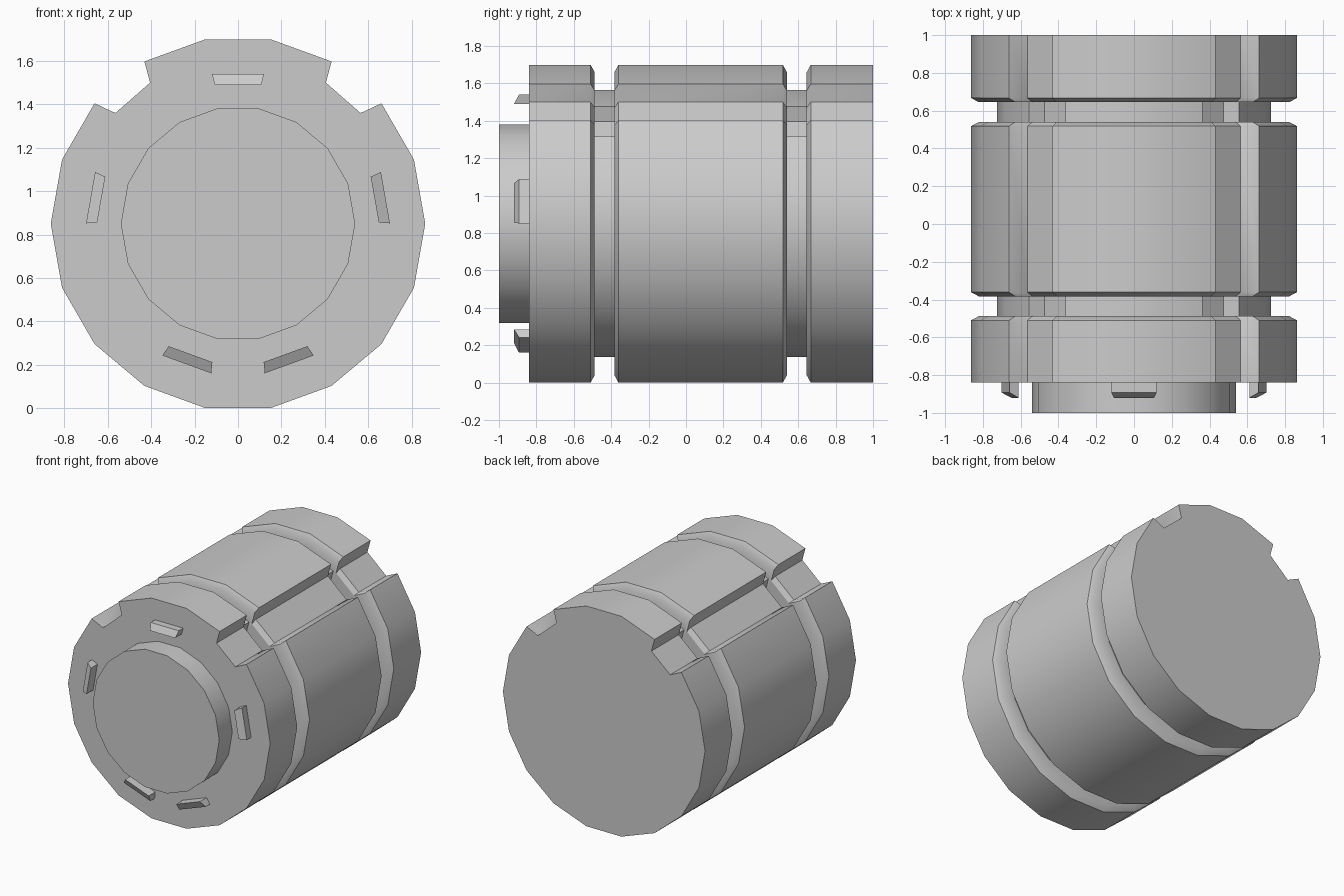
import bpy, bmesh
from math import sin, cos, radians

if "Cube" in bpy.data.objects:
    bpy.data.objects.remove(bpy.data.objects["Cube"])

CZ = 0.85      # axis height
R = 0.863      # body radius


def loft(name, rings):
    """Skin a list of equal-length point rings and cap both ends."""
    bm = bmesh.new()
    rows = [[bm.verts.new(p) for p in ring] for ring in rings]
    n = len(rows[0])
    for a, b in zip(rows, rows[1:]):
        for i in range(n):
            j = (i + 1) % n
            bm.faces.new((a[i], a[j], b[j], b[i]))
    bm.faces.new(rows[0])
    bm.faces.new(rows[-1][::-1])
    bmesh.ops.recalc_face_normals(bm, faces=bm.faces[:])
    me = bpy.data.meshes.new(name)
    bm.to_mesh(me)
    bm.free()
    ob = bpy.data.objects.new(name, me)
    bpy.context.collection.objects.link(ob)
    bpy.ops.object.select_all(action='DESELECT')
    ob.select_set(True)
    bpy.context.view_layer.objects.active = ob
    bpy.ops.object.shade_smooth_by_angle(angle=radians(30))
    return ob


# 18-sided outline with a dovetail notch on each upper shoulder
outline = []
for k in range(18):
    a = radians(20 * k)
    outline.append((R * cos(a), R * sin(a)))
    if k == 2:
        outline += [(0.565, 0.51), (0.405, 0.65)]
    elif k == 6:
        outline += [(-0.405, 0.65), (-0.565, 0.51)]


def ring(y, s):
    return [(x * s, y, CZ + z * s) for x, z in outline]


# Body: scaled outline along y, with two chamfered grooves
full, cham, deep = 1.0, 0.952, 0.84
stations = [(-0.84, full)]
for g0, g1 in ((-0.488, -0.383), (0.54, 0.645)):
    stations += [(g0 - 0.022, full), (g0, cham), (g0, deep),
                 (g1, deep), (g1, cham), (g1 + 0.022, full)]
stations.append((1.0, full))
loft("grooved_body", [ring(y, s) for y, s in stations])

# Front boss
loft("front_boss", [[(0.54 * cos(radians(20 * k)), y, CZ + 0.54 * sin(radians(20 * k)))
                     for k in range(18)] for y in (-1.0, -0.83)])


# Five wedge-faced tabs around the boss
def tab(i, deg):
    c, s = cos(radians(deg)), sin(radians(deg))

    def pt(r, t, y):
        return (r * c - t * s, y, CZ + r * s + t * c)

    def quad(y_in, y_out):
        return [pt(0.64, -0.107, y_in), pt(0.69, -0.12, y_out),
                pt(0.69, 0.12, y_out), pt(0.64, 0.107, y_in)]

    loft(f"front_tab_{i}", [quad(-0.92, -0.893), quad(-0.83, -0.83)])


for i, deg in enumerate((90, 10, 170, -70, -110)):
    tab(i, deg)
